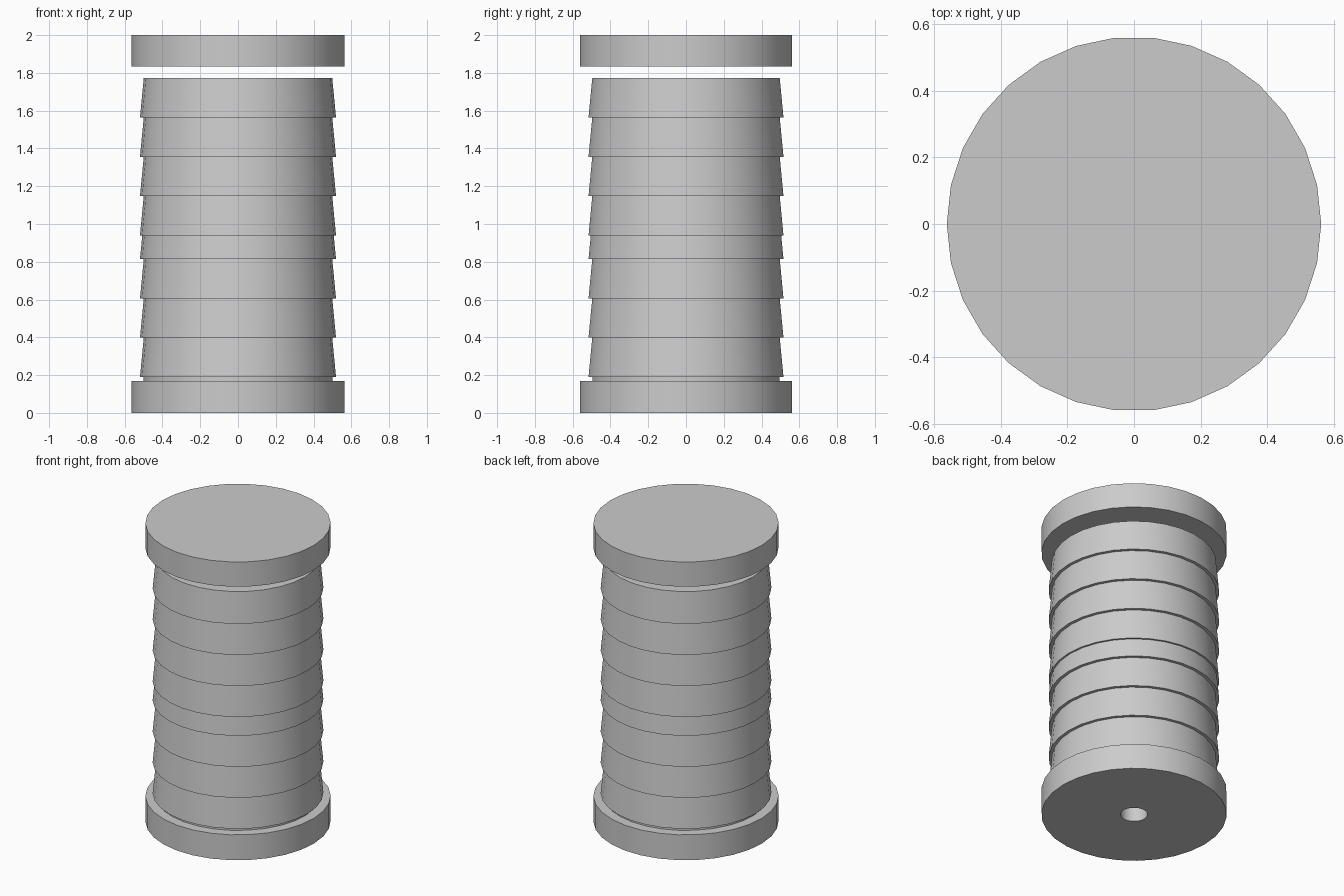
import bpy, bmesh, math

SIDES = 30

cube = bpy.data.objects.get("Cube")
if cube:
    bpy.data.objects.remove(cube, do_unlink=True)

grey = bpy.data.materials.new("plain grey")
grey.use_nodes = True
colour = (0.6, 0.6, 0.6, 1)
grey.diffuse_color = colour
grey.node_tree.nodes["Principled BSDF"].inputs["Base Color"].default_value = colour


def lathe(name, profile, closed=False):
    """Revolve (radius, z) points about z; an open profile gets end caps."""
    bm = bmesh.new()
    rings = []
    for r, z in profile:
        rings.append([bm.verts.new((r * math.cos(a), r * math.sin(a), z))
                      for a in (math.tau * i / SIDES for i in range(SIDES))])
    pairs = list(zip(rings, rings[1:]))
    if closed:
        pairs.append((rings[-1], rings[0]))
    else:
        bm.faces.new(rings[0])
        bm.faces.new(rings[-1])
    for low, high in pairs:
        for i in range(SIDES):
            j = (i + 1) % SIDES
            bm.faces.new((low[i], low[j], high[j], high[i]))
    bmesh.ops.recalc_face_normals(bm, faces=bm.faces)
    mesh = bpy.data.meshes.new(name)
    bm.to_mesh(mesh)
    bm.free()
    mesh.materials.append(grey)
    obj = bpy.data.objects.new(name, mesh)
    bpy.context.collection.objects.link(obj)
    bpy.ops.object.select_all(action="DESELECT")
    obj.select_set(True)
    bpy.context.view_layer.objects.active = obj
    bpy.ops.object.shade_smooth_by_angle(angle=math.radians(30))
    return obj


# Base disc with a hole through its middle
R, HOLE, BASE_TOP = 0.563, 0.082, 0.17
lathe("base", [(HOLE, 0), (R, 0), (R, BASE_TOP), (HOLE, BASE_TOP)], closed=True)

# Short collar between the base and the lowest sleeve
lathe("collar", [(0.499, BASE_TOP), (0.499, 0.2)])

# Two stacks of four tapered sleeves, the upper overlapping the lower
PITCH = 0.208
for stack, start in (("lower", 0.19), ("upper", 0.94)):
    for i in range(4):
        z = start + i * PITCH
        lathe(f"{stack}_sleeve_{i + 1}", [(0.519, z), (0.499, z + PITCH)])

# Separate lid above a narrow gap
lathe("lid", [(R, 1.834), (R, 2)])
